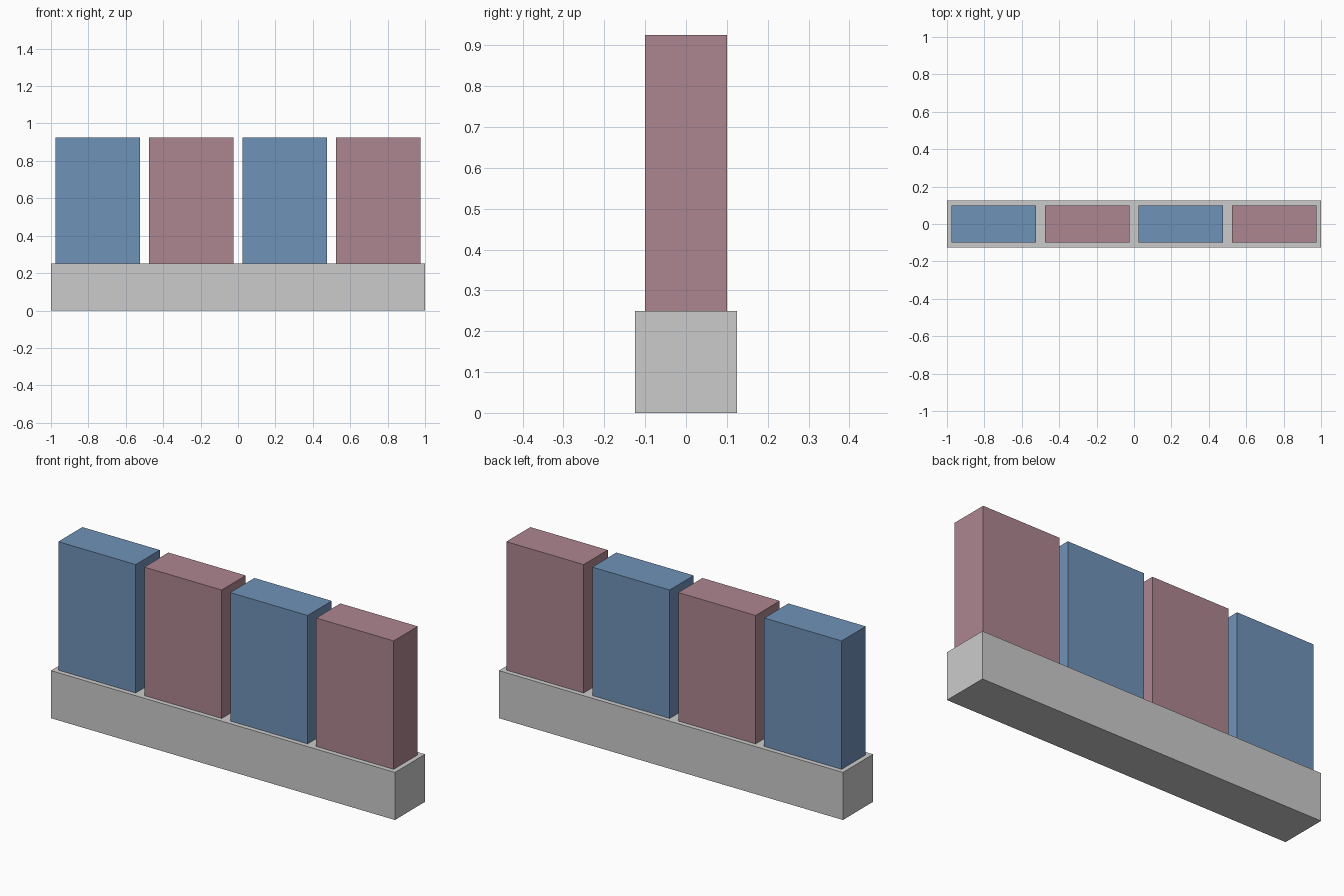
import bpy

if "Cube" in bpy.data.objects:
    bpy.data.objects.remove(bpy.data.objects["Cube"])


def material(name, color):
    mat = bpy.data.materials.new(name)
    mat.diffuse_color = color
    mat.use_nodes = True
    mat.node_tree.nodes["Principled BSDF"].inputs["Base Color"].default_value = mat.diffuse_color
    return mat


def box(name, size, center, mat=None):
    bpy.ops.mesh.primitive_cube_add(size=1, location=center)
    obj = bpy.context.object
    obj.name = name
    obj.scale = size
    bpy.ops.object.transform_apply(location=False, rotation=False, scale=True)
    if mat:
        obj.data.materials.append(mat)
    return obj


blue = material("blue", (0.16, 0.29, 0.48, 1))
rose = material("rose", (0.42, 0.24, 0.28, 1))

# Long plinth
BASE_H = 0.25
box("base", (2.0, 0.25, BASE_H), (0, 0, BASE_H / 2))

# Row of four upright blocks in alternating colours
BLOCK = (0.45, 0.2, 0.675)
for i in range(4):
    box(f"block_{i + 1}", BLOCK, (-0.75 + 0.5 * i, 0, BASE_H + BLOCK[2] / 2),
        rose if i % 2 else blue)
